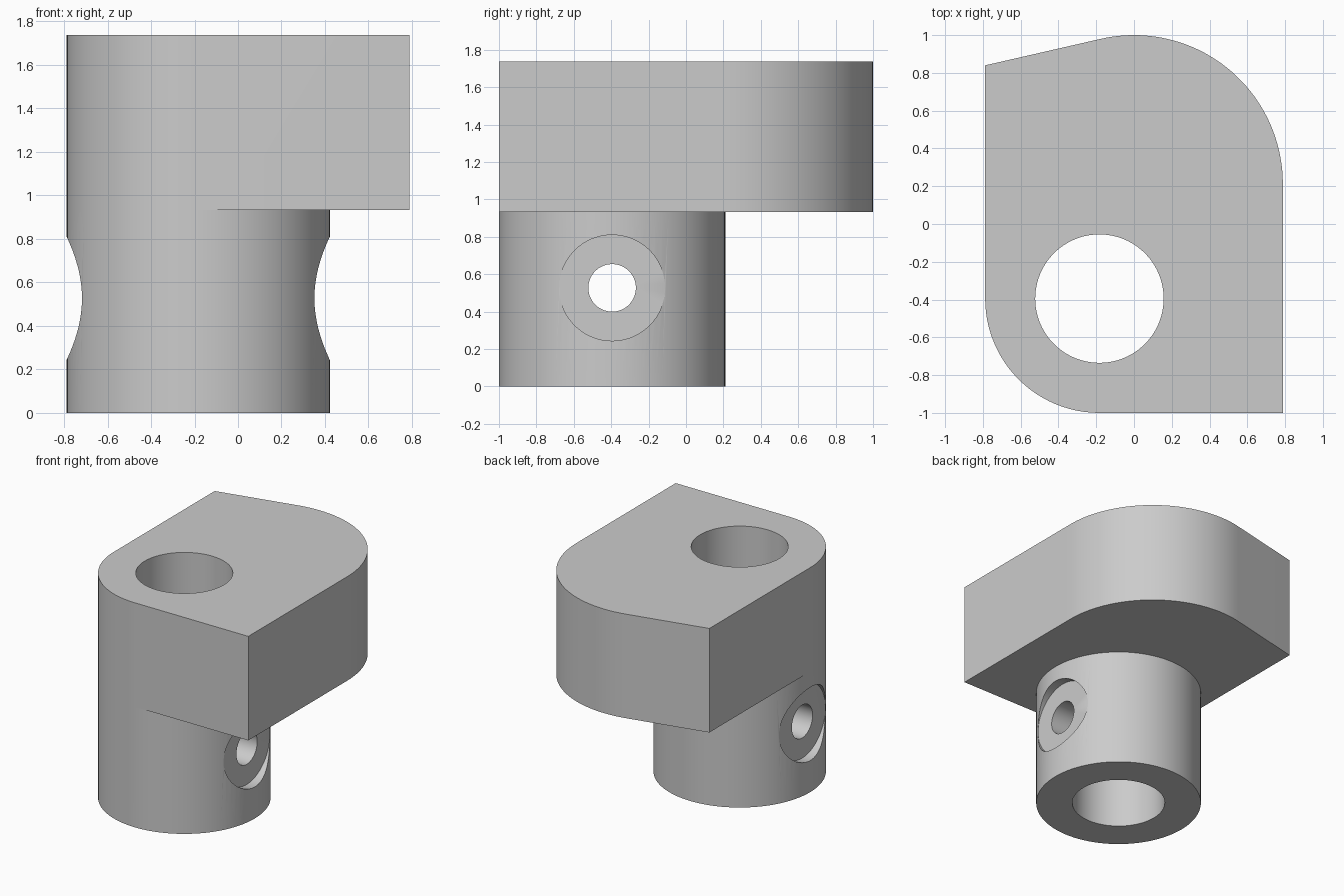
import bpy, bmesh
from math import sin, cos, pi, radians
from mathutils import Matrix, Vector

cube = bpy.data.objects.get("Cube")
if cube:
    bpy.data.objects.remove(cube, do_unlink=True)

CX, CY, R = -0.183, -0.395, 0.605      # stem axis and radius
HALF, PLATE_R = 0.788, 0.788           # head half width and back corner radius
LOW, TOP = 0.932, 1.737                # underside and top of the head
CROSS_Z = 0.527                        # height of the cross bore
SEG = 96

gray = bpy.data.materials.new("light gray")
gray.use_nodes = True
gray.diffuse_color = (0.6, 0.6, 0.6, 1)
gray.node_tree.nodes["Principled BSDF"].inputs["Base Color"].default_value = (0.6, 0.6, 0.6, 1)


def arc(cx, cy, r, start, end, n):
    """Points along an arc, both ends included."""
    angles = [radians(start + (end - start) * i / n) for i in range(n + 1)]
    return [(cx + r * cos(a), cy + r * sin(a)) for a in angles]


def cutter(name, radius, centre, length, axis):
    """A hidden cylinder used for boring."""
    bm = bmesh.new()
    bmesh.ops.create_cone(bm, cap_ends=True, segments=SEG, radius1=radius,
                          radius2=radius, depth=length)
    turn = Vector((0, 0, 1)).rotation_difference(Vector(axis)).to_matrix().to_4x4()
    bm.transform(Matrix.Translation(centre) @ turn)
    mesh = bpy.data.meshes.new(name)
    bm.to_mesh(mesh)
    bm.free()
    mesh.materials.append(gray)
    obj = bpy.data.objects.new(name, mesh)
    obj.hide_render = True
    bpy.context.collection.objects.link(obj)
    return obj


# Outlines: the head shares the front left quarter of the round stem
shared = arc(CX, CY, R, 180, 270, SEG // 4)
stem_rest = arc(CX, CY, R, 270, 540, SEG * 3 // 4)[1:-1]
head_rest = [(HALF, -1.0)] + arc(0, 1 - PLATE_R, PLATE_R, 0, 102.9, 40) + [(-HALF, 0.84)]

# Solid body: stem and head as one closed mesh
bm = bmesh.new()


def level(points, z):
    return [bm.verts.new((x, y, z)) for x, y in points]


def walls(lower, upper):
    for i in range(len(lower)):
        j = (i + 1) % len(lower)
        bm.faces.new((lower[i], lower[j], upper[j], upper[i]))


bottom = level(shared + stem_rest, 0)
mid_shared = level(shared, LOW)
mid_stem = level(stem_rest, LOW)
mid_head = level(head_rest, LOW)
top = level(shared + head_rest, TOP)
walls(bottom, mid_shared + mid_stem)
walls(mid_shared + mid_head, top)
bm.faces.new(bottom[::-1])
bm.faces.new(top)
# Underside of the head around the stem
bm.faces.new([mid_shared[-1]] + mid_stem + [mid_shared[0]] + mid_head[::-1])
bmesh.ops.recalc_face_normals(bm, faces=bm.faces)
mesh = bpy.data.meshes.new("clamp_body")
bm.to_mesh(mesh)
bm.free()
mesh.materials.append(gray)
body = bpy.data.objects.new("clamp_body", mesh)
bpy.context.collection.objects.link(body)

# Vertical bore, cross bore and a flat recess on each side of the stem
FLOOR, DEEP = 0.535, 0.4
cutters = [
    cutter("vertical_bore", 0.34, (CX, CY, 0.9), 3, (0, 0, 1)),
    cutter("cross_bore", 0.127, (CX, CY, CROSS_Z), 2, (1, 0, 0)),
]
for side in (-1, 1):
    x = CX + side * (FLOOR + DEEP / 2)
    cutters.append(cutter("side_recess", 0.283, (x, CY, CROSS_Z), DEEP, (1, 0, 0)))

bpy.ops.object.select_all(action='DESELECT')
body.select_set(True)
bpy.context.view_layer.objects.active = body
for tool in cutters:
    mod = body.modifiers.new(tool.name, 'BOOLEAN')
    mod.operation = 'DIFFERENCE'
    mod.solver = 'EXACT'
    mod.object = tool
    bpy.ops.object.modifier_apply(modifier=mod.name)
    bpy.data.objects.remove(tool, do_unlink=True)

bpy.ops.object.shade_smooth_by_angle(angle=radians(30))
